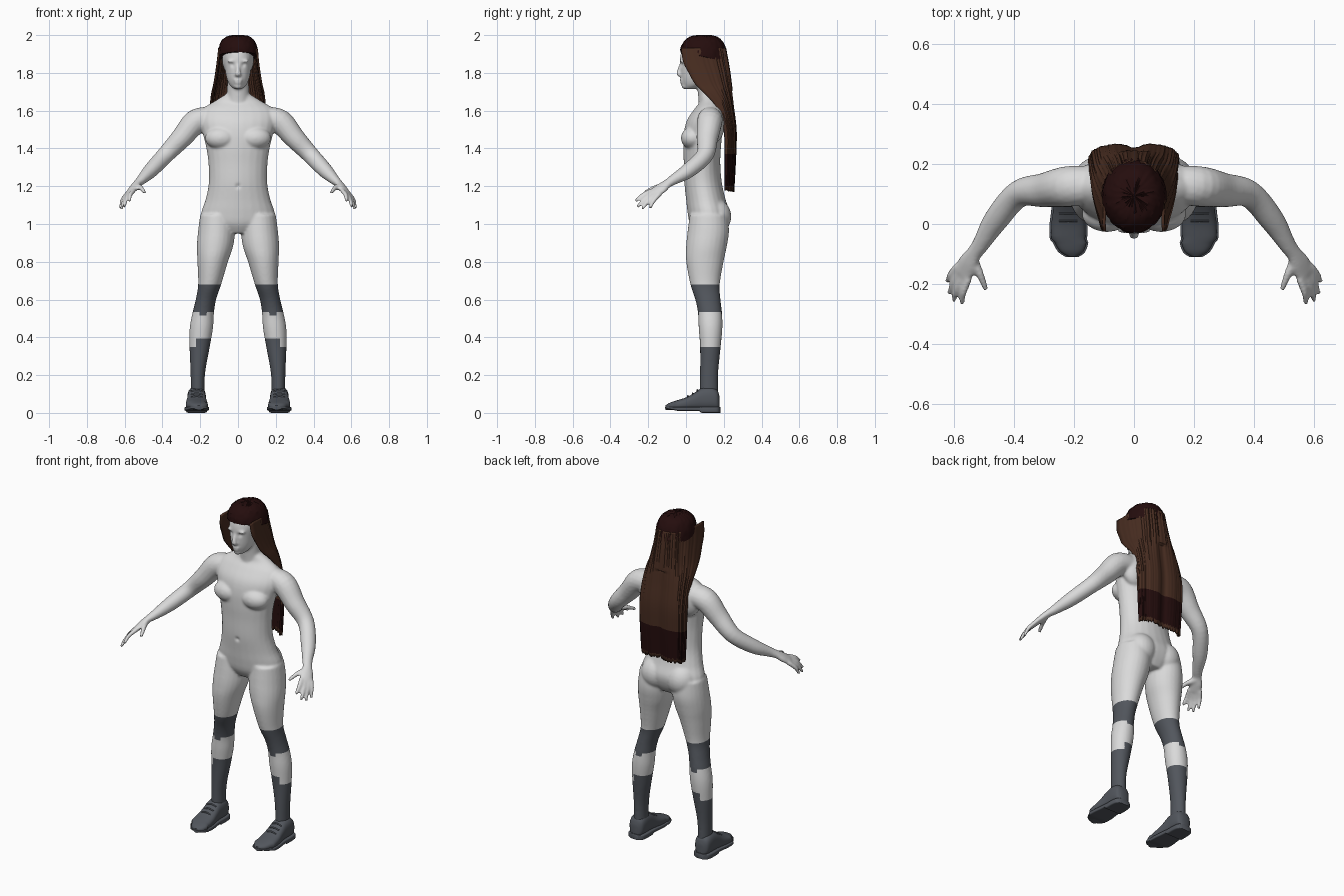
import bpy, bmesh, math, random
from mathutils import Vector, Matrix

random.seed(4)
cube = bpy.data.objects.get("Cube")
if cube:
    bpy.data.objects.remove(cube, do_unlink=True)


def material(name, colour):
    m = bpy.data.materials.new(name)
    m.use_nodes = True
    m.diffuse_color = (*colour, 1)
    m.node_tree.nodes["Principled BSDF"].inputs["Base Color"].default_value = (*colour, 1)
    return m


PALE = material("pale body", (.7, .7, .7))
GREY = material("slate grey", (.085, .094, .11))
DARK = material("dark hair", (.018, .004, .004))
BROWN = material("brown hair", (.065, .026, .015))


def spline(rows, steps=5):
    """Smooth rows of numbers with a Catmull-Rom curve."""
    out = []
    last = len(rows) - 1
    for i in range(last):
        quad = [rows[max(0, min(last, i + k))] for k in (-1, 0, 1, 2)]
        for s in range(steps):
            t = s / steps
            out.append([b + t * ((c - a) + t * ((2*a - 5*b + 4*c - d) + t * (3*(b - c) + d - a))) / 2
                        for a, b, c, d in zip(*quad)])
    return out + [list(rows[-1])]


def loft(bm, rings, n=24, power=1.0):
    """Closed skin over rings of (centre, u axis, v axis)."""
    def bend(f):
        return math.copysign(abs(f) ** power, f)
    angles = [math.tau * (k + .5) / n for k in range(n)]
    loops = [[bm.verts.new(c + u * bend(math.cos(a)) + v * bend(math.sin(a))) for a in angles]
             for c, u, v in rings]
    for low, high in zip(loops, loops[1:]):
        for k in range(n):
            j = (k + 1) % n
            bm.faces.new((low[k], low[j], high[j], high[k]))
    bm.faces.new(loops[0])
    bm.faces.new(loops[-1])


def upright(bm, rows, side=1):
    """Rows of height, x, half width, y, half depth."""
    loft(bm, [(Vector((side * x, y, z)), Vector((w, 0, 0)), Vector((0, d, 0)))
              for z, x, w, y, d in spline(rows)])


def limb(bm, rows, across, side=1, n=16):
    """Rows of x, y, z, radius across, thickness."""
    rows = spline(rows)
    points = [Vector((side * r[0], r[1], r[2])) for r in rows]
    across = Vector((side * across[0], across[1], across[2]))
    rings = []
    for i, (p, r) in enumerate(zip(points, rows)):
        t = (points[min(i + 1, len(rows) - 1)] - points[max(i - 1, 0)]).normalized()
        u = (across - t * across.dot(t)).normalized()
        rings.append((p, u * r[3], t.cross(u) * r[4]))
    loft(bm, rings, n)


def blob(bm, centre, size):
    m = Matrix.Translation(centre) @ Matrix.Diagonal((*size, 1))
    bmesh.ops.create_uvsphere(bm, u_segments=24, v_segments=14, radius=1, matrix=m)


def finish(bm, name, materials, angle=40):
    bmesh.ops.recalc_face_normals(bm, faces=bm.faces)
    mesh = bpy.data.meshes.new(name)
    bm.to_mesh(mesh)
    bm.free()
    ob = bpy.data.objects.new(name, mesh)
    bpy.context.collection.objects.link(ob)
    for m in materials:
        mesh.materials.append(m)
    bpy.ops.object.select_all(action="DESELECT")
    ob.select_set(True)
    bpy.context.view_layer.objects.active = ob
    bpy.ops.object.shade_smooth_by_angle(angle=math.radians(angle))
    return ob


# Torso, neck and head
bm = bmesh.new()
upright(bm, [(.95, 0, .1, .12, .07), (1, 0, .185, .12, .1), (1.06, 0, .195, .12, .112),
             (1.13, 0, .172, .105, .105), (1.22, 0, .155, .09, .1), (1.32, 0, .157, .085, .097),
             (1.4, 0, .168, .085, .1), (1.48, 0, .187, .09, .102), (1.55, 0, .2, .1, .095),
             (1.61, 0, .185, .12, .075), (1.65, 0, .125, .13, .055), (1.69, 0, .06, .125, .05)])
upright(bm, [(1.58, 0, .07, .13, .06), (1.68, 0, .06, .12, .056), (1.8, 0, .056, .105, .056)])
upright(bm, [(1.715, 0, .022, .022, .03), (1.735, 0, .044, .035, .05), (1.77, 0, .06, .045, .07),
             (1.82, 0, .069, .05, .08), (1.88, 0, .074, .05, .082), (1.93, 0, .066, .06, .08)])
blob(bm, (0, .09, 1.87), (.085, .115, .1))
limb(bm, [(0, -.024, 1.85, .008, .008), (0, -.035, 1.82, .01, .01), (0, -.04, 1.795, .017, .011),
          (0, -.028, 1.785, .015, .008)], (1, 0, 0))
blob(bm, (0, -.02, 1.762), (.026, .014, .006))
blob(bm, (0, -.02, 1.749), (.022, .013, .007))
blob(bm, (0, -.008, 1.73), (.022, .016, .016))

for s in (1, -1):
    # Brow, chest and seat
    blob(bm, (s * .033, -.02, 1.862), (.027, .014, .007))
    blob(bm, (s * .09, .035, 1.455), (.085, .062, .06))
    blob(bm, (s * .085, .15, 1.04), (.09, .09, .095))
    blob(bm, (s * .12, .15, 1.53), (.08, .055, .1))
    # Leg
    upright(bm, [(1.05, .11, .09, .12, .1), (.96, .114, .098, .118, .11), (.88, .122, .096, .108, .108),
                 (.8, .134, .081, .1, .099), (.68, .15, .061, .101, .078), (.6, .17, .054, .116, .067),
                 (.53, .184, .057, .127, .064), (.45, .194, .062, .13, .063), (.35, .203, .054, .129, .055),
                 (.2, .213, .038, .122, .048), (.05, .213, .037, .122, .05)], s)
    # Arm and palm
    across = Vector((.61, .73, -.3))
    limb(bm, [(.15, .13, 1.56, .065, .06), (.225, .125, 1.54, .068, .066), (.3, .113, 1.455, .058, .056),
              (.385, .1, 1.365, .046, .046), (.46, .015, 1.285, .042, .04), (.51, -.065, 1.235, .03, .027),
              (.535, -.1, 1.213, .028, .02), (.553, -.13, 1.19, .037, .019),
              (.574, -.168, 1.163, .039, .014)], across, s)
    # Fingers
    tips = [(.575, -.268, 1.12), (.603, -.258, 1.09), (.617, -.233, 1.078), (.623, -.192, 1.083)]
    for k, tip in enumerate(tips):
        base = Vector((.57, -.16, 1.168)) + across * (.02 * k - .03)
        tip = Vector(tip)
        middle = base.lerp(tip, .5) + Vector((.006, -.003, .006))
        limb(bm, [(*base, .013, .013), (*middle, .012, .012), (*tip, .009, .009)], across, s, 10)
    limb(bm, [(.54, -.11, 1.2, .018, .018), (.515, -.165, 1.192, .014, .014),
              (.494, -.22, 1.166, .01, .01)], (1, 0, 0), s, 10)

# Fuse the shells into one smooth body
body = finish(bm, "body", [PALE, GREY])
fuse = body.modifiers.new("fuse", "REMESH")
fuse.mode = "VOXEL"
fuse.voxel_size = .0065
relax = body.modifiers.new("relax", "SMOOTH")
relax.factor = .5
relax.iterations = 9
graph = bpy.context.evaluated_depsgraph_get()
fused = bpy.data.meshes.new_from_object(body.evaluated_get(graph))
body.modifiers.clear()
bm = bmesh.new()
bm.from_mesh(fused)
bpy.data.objects.remove(body, do_unlink=True)

# Eye sockets and navel pressed in
for x, z, y, radius, depth in ((.031, 1.843, -.03, .013, .009), (-.031, 1.843, -.03, .013, .009),
                               (0, 1.2, -.01, .012, .008)):
    for v in bm.verts:
        v.co.y += depth * math.exp(-((v.co - Vector((x, y, z))).length / radius) ** 2)

# Knee bands and socks, with stepped edges
for z in (.68, .535, .515, .395, .35):
    bmesh.ops.bisect_plane(bm, geom=bm.verts[:] + bm.edges[:] + bm.faces[:], dist=1e-5,
                           plane_co=(0, 0, z), plane_no=(0, 0, 1))
for f in bm.faces:
    c = f.calc_center_median()
    outer = abs(c.x) > .22
    knee_low = .515 if .165 < abs(c.x) < .205 else .535
    sock_top = .35 if outer else .395
    f.material_index = int(c.z < sock_top or knee_low < c.z < .68)
finish(bm, "body", [PALE, GREY], 60)

# Shoes: rounded upper, boxy sole, laces
shoe = [(.178, .02, .085), (.165, .042, .12), (.13, .049, .137), (.08, .049, .13), (.04, .052, .104),
        (0, .057, .082), (-.05, .056, .066), (-.09, .04, .052), (-.108, .015, .04)]
for s, name in ((1, "left_shoe"), (-1, "right_shoe")):
    bm = bmesh.new()
    upper, sole = [], []
    for y, w, top in spline(shoe, 4):
        low = 0 if y > .075 else .01 + max(0, -y - .04) * .2
        middle = (top + .015) / 2
        x = s * (.219 + .12 * min(0, y) * (y < -.05))
        upper.append((Vector((x, y, middle)), Vector((w, 0, 0)), Vector((0, 0, top - middle))))
        sole.append((Vector((x, y * 1.02, (low + .032) / 2)), Vector((w + .006, 0, 0)),
                     Vector((0, 0, (.032 - low) / 2))))
    loft(bm, upper, power=.75)
    loft(bm, sole, power=.3)
    for y, z in ((.06, .121), (.035, .104), (.01, .09)):
        limb(bm, [(.189, y, z - .008, .004, .005), (.219, y, z, .004, .005),
                  (.249, y, z - .008, .004, .005)], (0, 1, 0), s, 8)
    finish(bm, name, [GREY])

# Crown of hair: a shaggy dome with a rim lower at the back
bm = bmesh.new()
n, levels = 72, 12
loops = []
for i in range(levels):
    lift = math.pi / 2 * i / levels
    loop = []
    for k in range(n):
        a = math.tau * k / n
        r = math.cos(lift) ** .55 + random.uniform(-.025, .015)
        y = .095 - .125 * r * math.cos(a)
        rim = 1.913 - .21 * (y + .03)
        z = rim + (2 - rim) * math.sin(lift) + random.uniform(-.004, .001)
        loop.append(bm.verts.new((.108 * r * math.sin(a), y, z)))
    loops.append(loop)
top = bm.verts.new((0, .095, 2))
for k in range(n):
    j = (k + 1) % n
    for low, high in zip(loops, loops[1:]):
        bm.faces.new((low[k], low[j], high[j], high[k]))
    bm.faces.new((loops[-1][k], loops[-1][j], top))
bm.faces.new(loops[0])
finish(bm, "crown_hair", [DARK], 30)

# Long hair: a curved sheet open at the face, with strand ridges
bm = bmesh.new()
rows = spline([(1.93, .098, -.025, .205), (1.86, .106, -.015, .218), (1.8, .114, .015, .228),
               (1.74, .124, .05, .236), (1.69, .135, .1, .242), (1.62, .142, .16, .25),
               (1.5, .146, .2, .264), (1.37, .145, .205, .262), (1.17, .136, .205, .252)], 6)
n = 80
tips = [random.uniform(0, .02) for k in range(n + 1)]
grid = []
for z, w, front, back in rows:
    line = []
    for k in range(n + 1):
        a = math.pi * (k / n - .5)
        ridge = 1 + .012 * math.sin(k * 1.9) + .01 * math.sin(k * .7)
        x = w * math.copysign(abs(math.sin(a)) ** .8, a) * ridge
        valley = .015 * math.exp(-(x / .03) ** 2) * (z < 1.7)
        y = front + (back - front) * max(0, math.cos(a)) ** .6 * ridge - valley
        line.append(bm.verts.new((x, y, z + tips[k] * max(0, 1.3 - z) / .13)))
    grid.append(line)
for high, low in zip(grid, grid[1:]):
    for k in range(n):
        f = bm.faces.new((high[k], high[k + 1], low[k + 1], low[k]))
        z = f.calc_center_median().z
        f.material_index = int(1.195 < z < 1.375)
hair = finish(bm, "long_hair", [BROWN, DARK], 50)
thick = hair.modifiers.new("thickness", "SOLIDIFY")
thick.thickness = .01
thick.offset = 0
